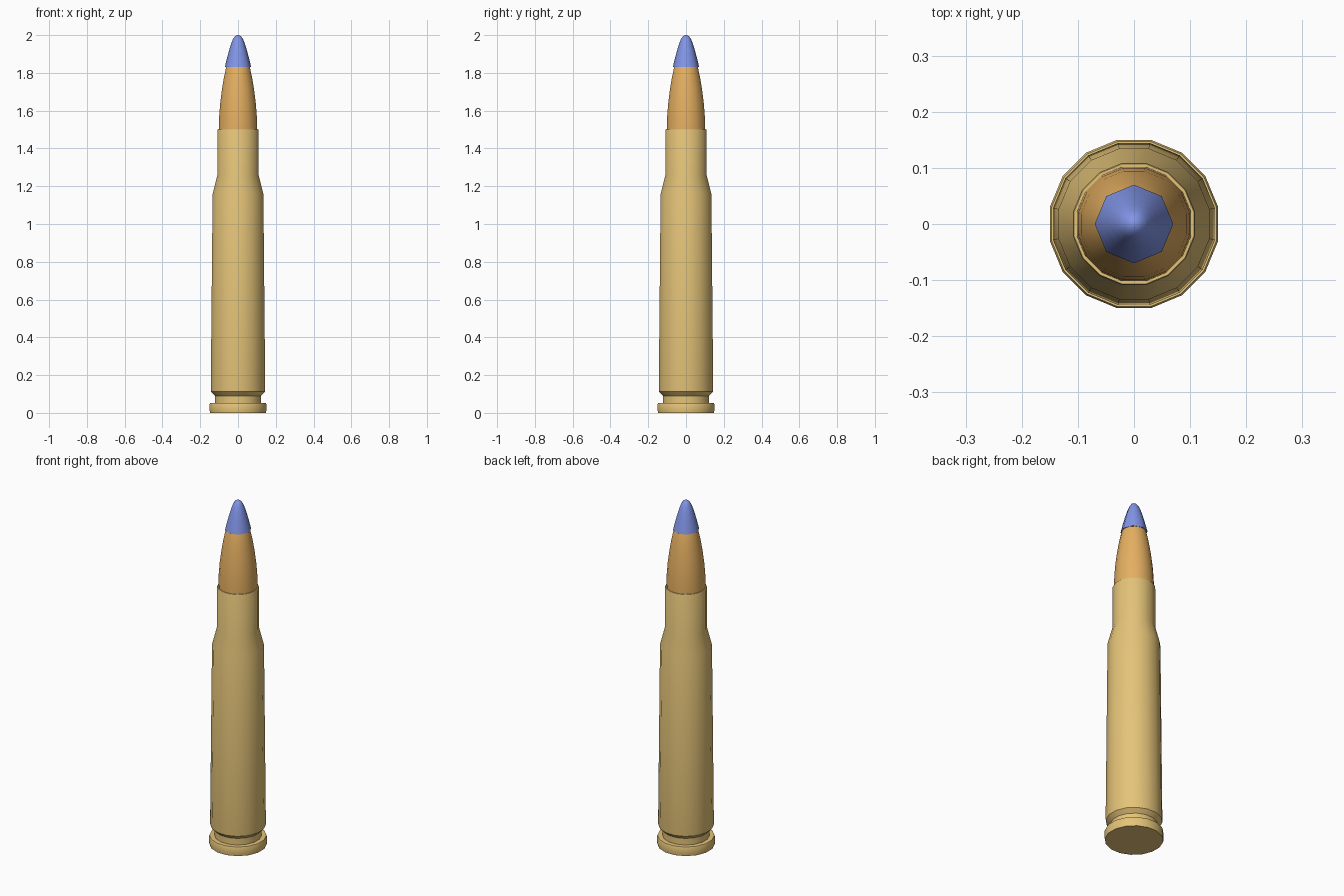
import bpy, bmesh
from math import sin, cos, pi, radians

if "Cube" in bpy.data.objects:
    bpy.data.objects.remove(bpy.data.objects["Cube"])


def lathe(name, profile, sides, offset, color, angle):
    """Spin (radius, z) points around z and close both ends."""
    bm = bmesh.new()
    rings = []
    for r, z in profile:
        rings.append([bm.verts.new((r * cos(2 * pi * (i + offset) / sides),
                                    r * sin(2 * pi * (i + offset) / sides), z))
                      for i in range(sides)])
    for a, b in zip(rings, rings[1:]):
        for i in range(sides):
            j = (i + 1) % sides
            bm.faces.new((a[i], a[j], b[j], b[i]))
    bm.faces.new(rings[0][::-1])
    bm.faces.new(rings[-1])
    mesh = bpy.data.meshes.new(name)
    bm.to_mesh(mesh)
    bm.free()
    obj = bpy.data.objects.new(name, mesh)
    bpy.context.collection.objects.link(obj)
    mat = bpy.data.materials.new(name + "_color")
    mat.diffuse_color = color
    mat.use_nodes = True
    mat.node_tree.nodes["Principled BSDF"].inputs["Base Color"].default_value = mat.diffuse_color
    mesh.materials.append(mat)
    bpy.ops.object.select_all(action='DESELECT')
    obj.select_set(True)
    bpy.context.view_layer.objects.active = obj
    bpy.ops.object.shade_smooth_by_angle(angle=radians(angle))
    return obj


# Brass case: rim, extractor groove, tapered body, shoulder, neck and mouth
lathe("case", [(0.151, 0), (0.153, 0.012), (0.153, 0.045), (0.150, 0.052),
               (0.124, 0.052), (0.124, 0.09), (0.146, 0.112), (0.147, 0.12),
               (0.137, 1.16), (0.111, 1.26), (0.111, 1.495), (0.109, 1.5),
               (0.104, 1.5), (0.104, 1.47)],
      16, 0.5, (0.78, 0.55, 0.19, 1), 30)

# Copper bullet seated in the neck
lathe("bullet", [(0.104, 1.4), (0.104, 1.5), (0.1015, 1.57), (0.096, 1.64),
                 (0.087, 1.71), (0.077, 1.77), (0.064, 1.83), (0.05, 1.87)],
      16, 0.5, (0.78, 0.43, 0.12, 1), 40)

# Blue coloured tip
lathe("tip", [(0.07, 1.83), (0.059, 1.875), (0.047, 1.92), (0.036, 1.955),
              (0.026, 1.98), (0.016, 1.994), (0.005, 2.0)],
      8, 0, (0.22, 0.3, 0.8, 1), 50)
